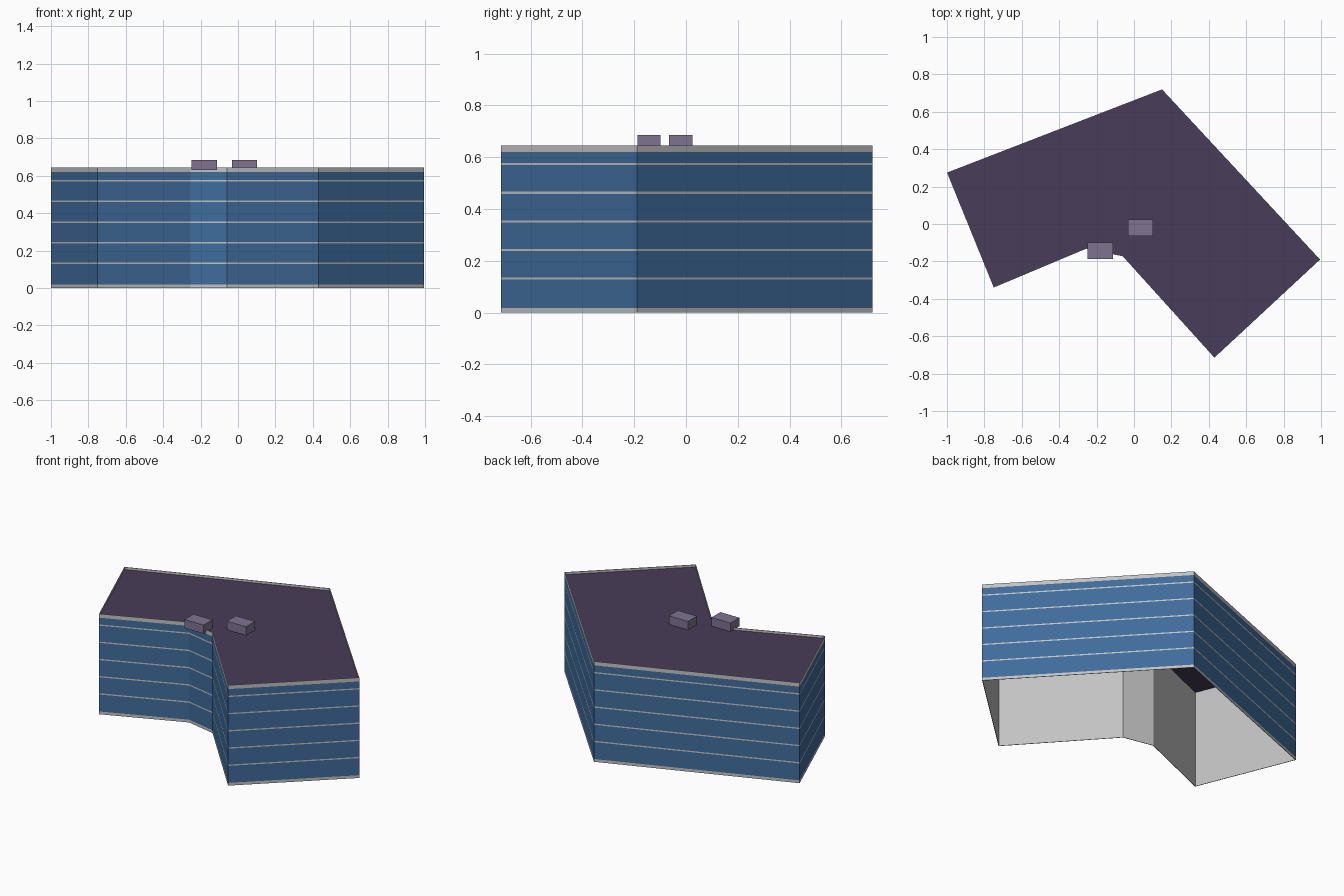
import bpy
import bmesh
from mathutils import Vector

if "Cube" in bpy.data.objects:
    bpy.data.objects.remove(bpy.data.objects["Cube"], do_unlink=True)


def material(name, rgb):
    m = bpy.data.materials.new(name)
    m.use_nodes = True
    m.diffuse_color = (*rgb, 1)
    m.node_tree.nodes["Principled BSDF"].inputs["Base Color"].default_value = (*rgb, 1)
    return m


GREY = material("concrete grey", (0.54, 0.54, 0.54))
BLUE = material("glass blue", (0.05, 0.15, 0.33))
ROOF = material("roof purple", (0.065, 0.046, 0.10))
UNIT = material("unit mauve", (0.21, 0.175, 0.28))

# Bent footprint, counter-clockwise
OUTLINE = [Vector(p) for p in (
    (-1, 0.275), (-0.75, -0.34), (-0.255, -0.132), (-0.06, -0.173),
    (0.43, -0.715), (0.995, -0.19), (0.15, 0.72))]
HEIGHT, ROOF_Z, WALL = 0.645, 0.63, 0.003


def inset(points, d):
    """Move every edge of the outline inwards by d, with mitred corners."""
    result = []
    for i, p in enumerate(points):
        a = (p - points[i - 1]).normalized()
        b = (points[(i + 1) % len(points)] - p).normalized()
        na, nb = Vector((-a.y, a.x)), Vector((-b.y, b.x))
        result.append(p + (na + nb) * d / (1 + na.dot(nb)))
    return result


def finish(bm, name, *mats):
    mesh = bpy.data.meshes.new(name)
    bm.to_mesh(mesh)
    bm.free()
    for m in mats:
        mesh.materials.append(m)
    obj = bpy.data.objects.new(name, mesh)
    bpy.context.collection.objects.link(obj)
    return obj


def ring(bm, points, z):
    return [bm.verts.new((p.x, p.y, z)) for p in points]


def bridge(bm, low, high, mat=0):
    for i in range(len(low)):
        j = (i + 1) % len(low)
        bm.faces.new((low[i], low[j], high[j], high[i])).material_index = mat


# Facade: alternating concrete bands and glass storeys, lined in concrete
levels = [0, 0.018]
for floor in range(5):
    z = 0.131 + 0.1105 * floor
    levels += [z - 0.004, z + 0.004]
levels += [0.62, HEIGHT]

bm = bmesh.new()
rings = [ring(bm, OUTLINE, z) for z in levels]
for k in range(len(rings) - 1):
    bridge(bm, rings[k], rings[k + 1], k % 2)
inner = inset(OUTLINE, WALL)
inner_top, inner_low = ring(bm, inner, HEIGHT), ring(bm, inner, 0)
bridge(bm, rings[-1], inner_top)
bridge(bm, inner_top, inner_low)
bridge(bm, inner_low, rings[0])
finish(bm, "facade", GREY, BLUE)

# Roof deck, just below the parapet rim
bm = bmesh.new()
bm.faces.new(ring(bm, inner, ROOF_Z))
finish(bm, "roof_deck", ROOF)


# Rooftop units
def roof_unit(name, x, y):
    bm = bmesh.new()
    bmesh.ops.create_cube(bm, size=1)
    bmesh.ops.scale(bm, vec=(0.135, 0.09, 0.055), verts=bm.verts)
    obj = finish(bm, name, UNIT)
    obj.location = (x, y, ROOF_Z + 0.0275)


roof_unit("roof_unit_front", -0.18, -0.143)
roof_unit("roof_unit_back", 0.035, -0.02)
